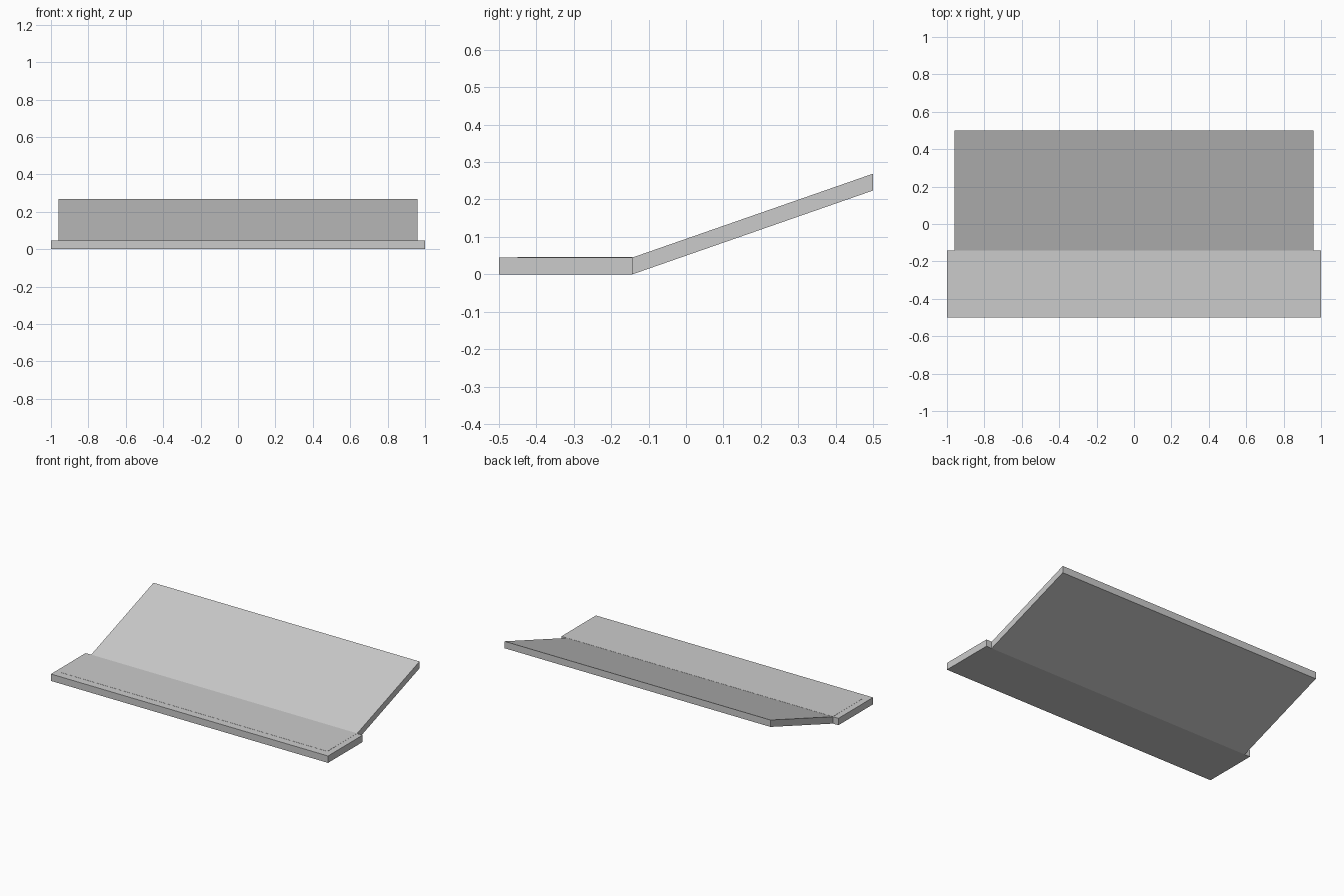
import bpy
import bmesh

cube = bpy.data.objects.get("Cube")
if cube:
    bpy.data.objects.remove(cube, do_unlink=True)

# Single flat grey
grey = bpy.data.materials.new("light_grey")
grey.use_nodes = True
colour = (0.6, 0.6, 0.6, 1.0)
grey.diffuse_color = colour
grey.node_tree.nodes["Principled BSDF"].inputs["Base Color"].default_value = colour


def slab(name, half_width, profile):
    """Extrude a (y, z) side profile across the model's width."""
    bm = bmesh.new()
    face = bm.faces.new([bm.verts.new((-half_width, y, z)) for y, z in profile])
    result = bmesh.ops.extrude_face_region(bm, geom=[face])
    moved = [v for v in result["geom"] if isinstance(v, bmesh.types.BMVert)]
    bmesh.ops.translate(bm, verts=moved, vec=(2 * half_width, 0, 0))
    bmesh.ops.recalc_face_normals(bm, faces=bm.faces)
    mesh = bpy.data.meshes.new(name)
    bm.to_mesh(mesh)
    bm.free()
    mesh.materials.append(grey)
    obj = bpy.data.objects.new(name, mesh)
    bpy.context.collection.objects.link(obj)
    return obj


front, joint, back = -0.5, -0.143, 0.5
thick, rise = 0.045, 0.224
inner = 0.96

# Flat lip at the front
slab("base_lip", 1.0, [(front, 0), (joint, 0), (joint, thick), (front, thick)])

# Sloping panel with upright ends
slab("ramp_panel", inner,
     [(joint, 0), (back, rise), (back, rise + thick), (joint, thick)])

# Very thin inlay on the lip, continuing the panel
slab("lip_inlay", inner,
     [(front + 0.05, thick - 0.002), (joint, thick - 0.002),
      (joint, thick + 0.0008), (front + 0.05, thick + 0.0008)])
